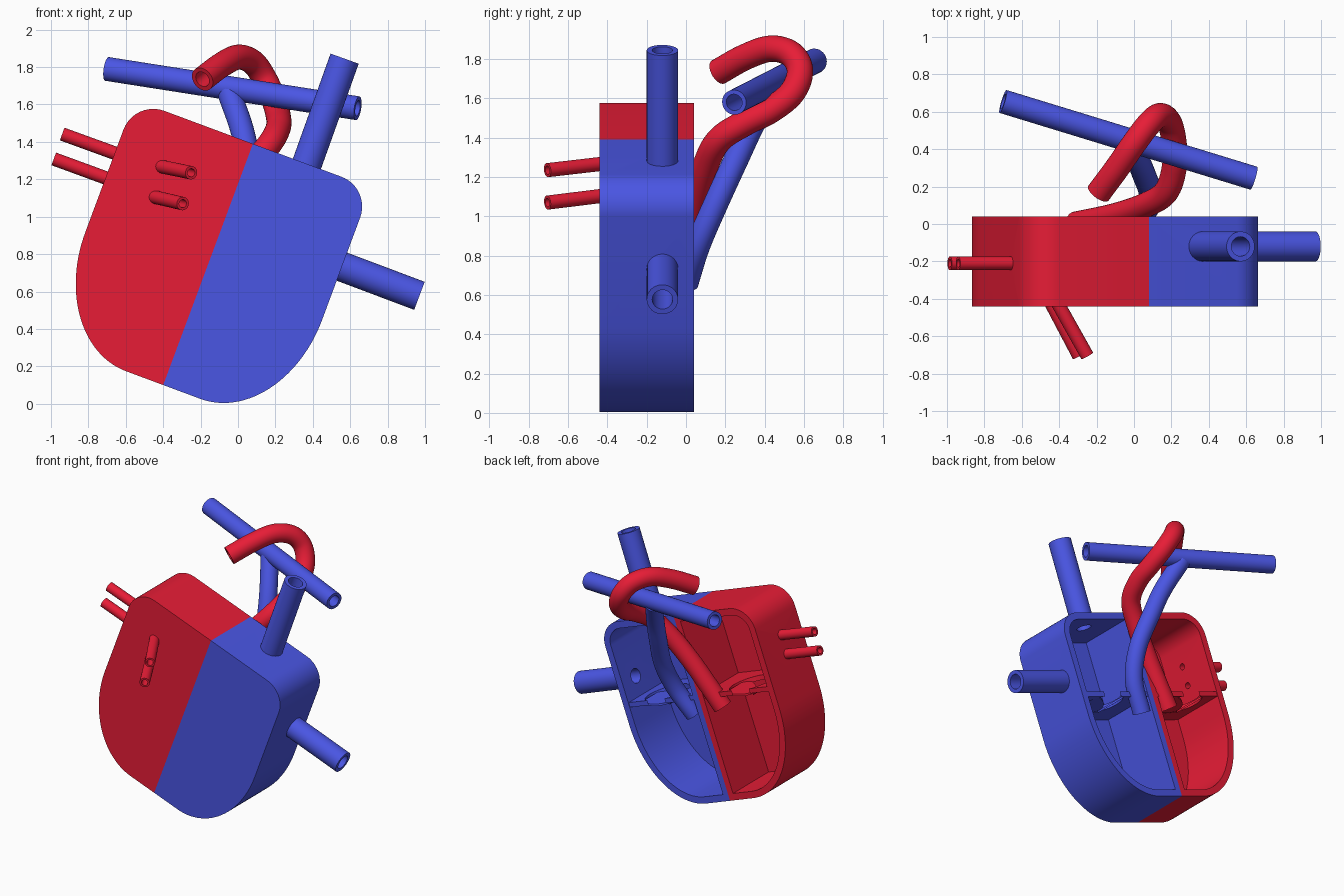
import bpy, bmesh
from math import sin, cos, pi, radians
from mathutils import Vector

if "Cube" in bpy.data.objects:
    bpy.data.objects.remove(bpy.data.objects["Cube"])

TILT = radians(20.4)
FRONT, BACK, WALL, SEPTUM = -0.44, 0.04, 0.05, 0.045


def material(name, rgb):
    m = bpy.data.materials.new(name)
    m.diffuse_color = (*rgb, 1)
    m.use_nodes = True
    m.node_tree.nodes["Principled BSDF"].inputs["Base Color"].default_value = m.diffuse_color
    return m


RED = material("red", (0.80, 0.012, 0.037))
BLUE = material("blue", (0.068, 0.092, 0.77))


def local(u, v, y):
    """Tilted body coordinates -> world; origin is the foot of the septum."""
    return Vector((-0.40 + u * cos(TILT) + v * sin(TILT), y,
                   0.10 - u * sin(TILT) + v * cos(TILT)))


def smooth(ob):
    bpy.ops.object.select_all(action='DESELECT')
    ob.select_set(True)
    bpy.context.view_layer.objects.active = ob
    bpy.ops.object.shade_smooth_by_angle(angle=radians(35))


def finish(bm, name, mat):
    bmesh.ops.recalc_face_normals(bm, faces=bm.faces)
    me = bpy.data.meshes.new(name)
    bm.to_mesh(me)
    bm.free()
    ob = bpy.data.objects.new(name, me)
    bpy.context.collection.objects.link(ob)
    if mat:
        me.materials.append(mat)
    smooth(ob)
    return ob


def bridge(bm, a, b):
    n = len(a)
    for i in range(n):
        bm.faces.new((a[i], a[(i + 1) % n], b[(i + 1) % n], b[i]))


def smooth_path(pts, steps=8):
    """Catmull-Rom curve through the points."""
    p = [Vector(q) for q in pts]
    if len(p) == 2:
        return p
    p = [2 * p[0] - p[1]] + p + [2 * p[-1] - p[-2]]
    out = []
    for i in range(1, len(p) - 2):
        a, b, c, d = p[i - 1:i + 3]
        for k in range(steps):
            t = k / steps
            out.append(0.5 * (2 * b + (c - a) * t + (2 * a - 5 * b + 4 * c - d) * t * t
                              + (3 * b - a - 3 * c + d) * t ** 3))
    return out + [p[-2]]


def tube(name, pts, r, bore, mat, sides=32):
    """Hollow pipe along a path; bore 0 makes a solid rod."""
    path = smooth_path(pts)
    bm = bmesh.new()
    outer, inner = [], []
    n = None
    for i, c in enumerate(path):
        t = (path[min(i + 1, len(path) - 1)] - path[max(i - 1, 0)]).normalized()
        n = t.orthogonal() if n is None else n - t * n.dot(t)
        n.normalize()
        b = t.cross(n)
        dirs = [n * cos(2 * pi * k / sides) + b * sin(2 * pi * k / sides) for k in range(sides)]
        outer.append([bm.verts.new(c + d * r) for d in dirs])
        if bore:
            inner.append([bm.verts.new(c + d * bore) for d in dirs])
    for rings in (outer, inner):
        for a, b in zip(rings, rings[1:]):
            bridge(bm, a, b)
    for e in (0, -1):
        if bore:
            bridge(bm, outer[e], inner[e])
        else:
            bm.faces.new(outer[e])
    return finish(bm, name, mat)


def prism(name, pts, offset, mat):
    bm = bmesh.new()
    a = [bm.verts.new(p) for p in pts]
    b = [bm.verts.new(p + offset) for p in pts]
    bm.faces.new(a)
    bm.faces.new(b)
    bridge(bm, a, b)
    return finish(bm, name, mat)


def cut(ob, pts, r):
    """Bore a straight round hole through an object."""
    tool = tube("cutter", pts, r, 0, None)
    tool.hide_render = True
    mod = ob.modifiers.new("hole", 'BOOLEAN')
    mod.operation, mod.solver, mod.object = 'DIFFERENCE', 'EXACT', tool
    bpy.context.view_layer.objects.active = ob
    bpy.ops.object.modifier_apply(modifier=mod.name)
    bpy.data.objects.remove(tool)
    smooth(ob)


def outline(side, t, ts):
    """Half-body profile, inset by t (outer wall) and ts (septum)."""
    pts = [(ts, 1.376 - t)]
    for k in range(13):                      # top corner
        a = pi / 2 * (1 - k / 12)
        pts.append((0.505 + (0.17 - t) * cos(a), 1.206 + (0.17 - t) * sin(a)))
    for k in range(29):                      # lower curve
        a = -pi / 2 * k / 28
        pts.append((0.212 + (0.463 - t) * cos(a), 0.62 + (0.62 - t) * sin(a)))
    pts.append((ts, t))
    return [(side * u, v) for u, v in pts]


def chamber(name, side, mat):
    """Half body: a tray open at the back."""
    bm = bmesh.new()
    loops = []
    for t, ts, y in ((0, 0, FRONT), (0, 0, BACK), (WALL, SEPTUM, BACK),
                     (WALL, SEPTUM, FRONT + WALL)):
        loops.append([bm.verts.new(local(u, v, y)) for u, v in outline(side, t, ts)])
    for a, b in zip(loops, loops[1:]):
        bridge(bm, a, b)
    bm.faces.new(loops[0])
    bm.faces.new(loops[-1])
    return finish(bm, name, mat)


def valve(label, side, mat):
    """Shelf between upper and lower chamber, with a hole and two flaps."""
    uc, yc, r, v = 0.38, -0.11, 0.165, 0.75
    up = local(0, 0.035, 0) - local(0, 0, 0)
    corners = [(0.035, FRONT + 0.04), (0.64, FRONT + 0.04), (0.64, 0.035), (0.035, 0.035)]
    shelf = prism(label + "_shelf", [local(side * u, v, y) for u, y in corners], up, mat)
    cut(shelf, [local(side * uc, v - 0.1, yc), local(side * uc, v + 0.1, yc)], r)
    for nm, d in (("inner", 1), ("outer", -1)):
        pts = []
        for k in range(17):                  # half disc, drooping from its hinge
            a = pi * (k / 16 - 0.5)
            reach = 0.15 * cos(a)
            pts.append(local(side * (uc - d * (0.15 - 0.9 * reach)), v + 0.01 - 0.35 * reach,
                             yc + 0.13 * sin(a)))
        prism(f"{label}_{nm}_flap", pts, up * 0.4, mat)


left = chamber("red_chamber", -1, RED)
right = chamber("blue_chamber", 1, BLUE)
valve("red_valve", -1, RED)
valve("blue_valve", 1, BLUE)

# straight vessels entering the chambers: name, start, end, radius, bore
Y = -0.12
for body, mat, items in (
    (right, BLUE, [
        ("upper_vein", (0.355, Y, 1.245), (0.57, Y, 1.845), 0.08, 0.052),
        ("lower_vein", (0.55, Y, 0.735), (0.97, Y, 0.577), 0.08, 0.052)]),
    (left, RED, [
        ("side_vein_upper", (-0.64, -0.21, 1.333), (-0.94, -0.21, 1.442), 0.036, 0.022),
        ("side_vein_lower", (-0.69, -0.21, 1.201), (-0.985, -0.21, 1.309), 0.036, 0.022),
        ("front_vein_upper", (-0.41, -0.42, 1.268), (-0.25, -0.705, 1.235), 0.036, 0.022),
        ("front_vein_lower", (-0.445, -0.42, 1.105), (-0.295, -0.705, 1.07), 0.036, 0.022)]),
):
    for name, a, b, r, bore in items:
        tube(name, (a, b), r, bore, mat)
        a, b = Vector(a), Vector(b)
        d = (b - a).normalized() * 0.12
        cut(body, (a - d, a + d), bore)

# arched artery
tube("arch_artery", [(-0.31, 0.0, 0.78), (-0.10, 0.045, 1.06), (0.06, 0.10, 1.26),
                     (0.17, 0.17, 1.39), (0.215, 0.30, 1.475), (0.215, 0.43, 1.54),
                     (0.19, 0.54, 1.63), (0.14, 0.58, 1.74), (0.08, 0.535, 1.825),
                     (0.0, 0.43, 1.853), (-0.09, 0.30, 1.81), (-0.19, 0.165, 1.735)],
     0.067, 0.043, RED)

# trunk and cross vessel
tube("trunk_artery", [(-0.07, 0.0, 0.66), (0.05, 0.06, 0.85), (0.09, 0.15, 1.06),
                      (0.055, 0.26, 1.30), (0.02, 0.34, 1.47), (-0.05, 0.455, 1.67)],
     0.063, 0.04, BLUE)
tube("cross_artery", [(-0.70, 0.655, 1.79), (0.64, 0.245, 1.58)], 0.064, 0.042, BLUE)
